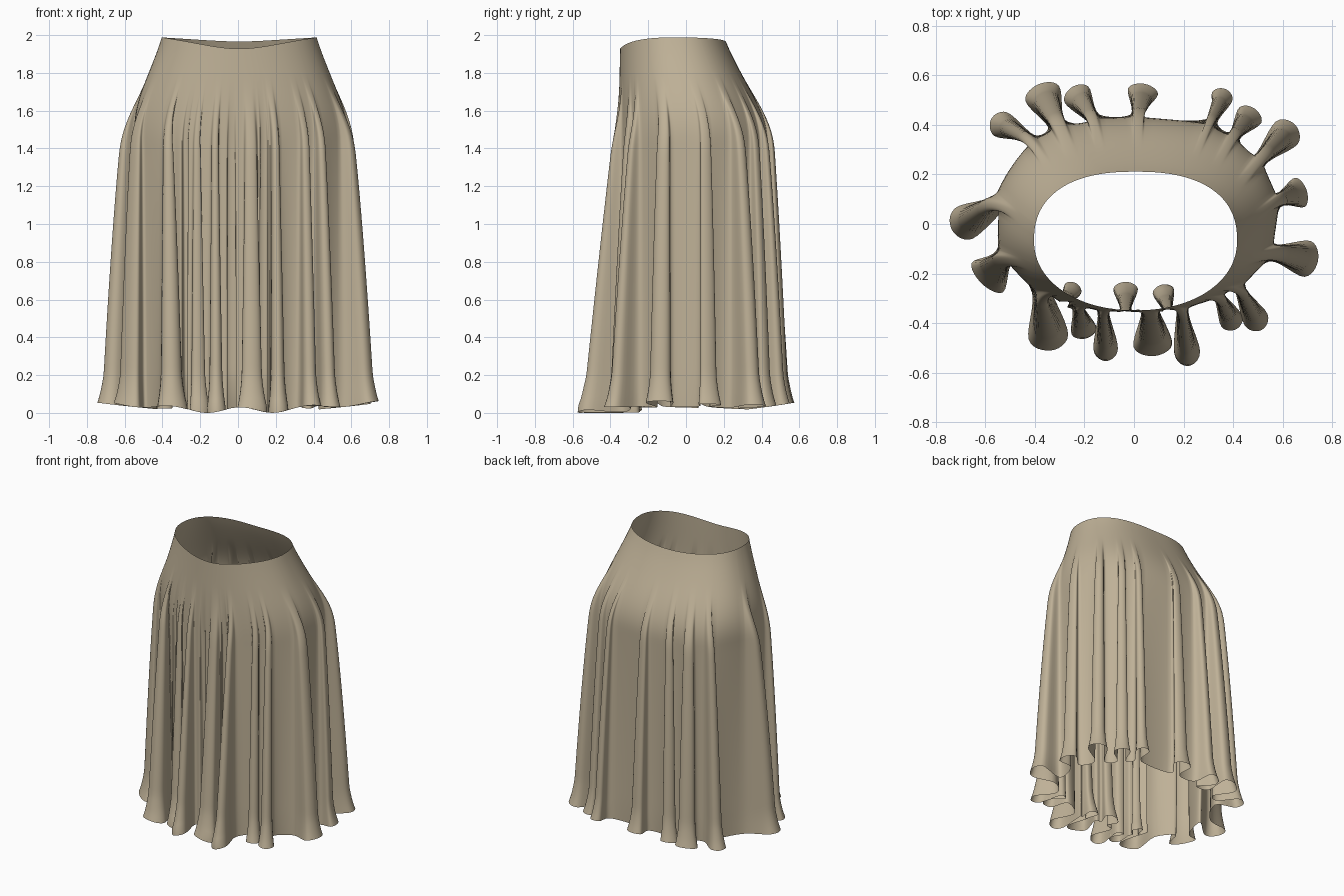
import bpy, math

if "Cube" in bpy.data.objects:
    bpy.data.objects.remove(bpy.data.objects["Cube"])

# Hem folds, counter-clockwise from the right: foot x, y, tip x, y, half width
FOLDS = [
    (.55, -.12, .71, -.15, .055), (.575, .09, .66, .12, .045),
    (.50, .25, .62, .37, .045), (.40, .35, .46, .43, .038),
    (.31, .41, .35, .51, .032), (.01, .43, .03, .53, .045),
    (-.17, .42, -.24, .52, .042), (-.32, .40, -.38, .53, .054),
    (-.42, .33, -.55, .40, .038), (-.53, .09, -.715, -.015, .052),
    (-.53, -.14, -.60, -.22, .062), (-.38, -.28, -.35, -.48, .056),
    (-.29, -.33, -.26, -.28, .026), (-.23, -.35, -.21, -.43, .036),
    (-.13, -.36, -.12, -.52, .034), (-.04, -.35, -.04, -.28, .034),
    (.06, -.36, .07, -.50, .054), (.13, -.35, .115, -.29, .030),
    (.19, -.35, .21, -.54, .036), (.33, -.29, .39, -.40, .034),
    (.42, -.26, .49, -.40, .036),
]
STEPS, ROWS = 6, 56


def smooth(a, b, x):
    t = min(1, max(0, (x - a) / (b - a)))
    return t * t * (3 - 2 * t)


def lobe(fold, flare):
    """Five plan points round one mushroom-shaped fold."""
    bx, by, tx, ty, w = fold
    length = math.hypot(tx - bx, ty - by)
    dx, dy = (tx - bx) / length, (ty - by) / length
    sign = 1 if dx * bx + dy * by > 0 else -1
    px, py = dy * sign, -dx * sign
    out = .04 * flare
    bulge = w * (1 + .45 * flare)
    pts = []
    for side, along in ((.68 * w, 0), (bulge, length * .78 + out * .7), (0, length + out),
                        (-bulge, length * .78 + out * .7), (-.68 * w, 0)):
        pts.append((bx + px * side + dx * along, by + py * side + dy * along))
    return pts


def spline(pts):
    """Closed Catmull-Rom curve."""
    res, n = [], len(pts)
    for i in range(n):
        a, b, c, d = (pts[(i + k) % n] for k in (-1, 0, 1, 2))
        for s in range(STEPS):
            t = s / STEPS
            res.append(tuple(.5 * (2 * q + (r - p) * t + (2 * p - 5 * q + 4 * r - u) * t * t
                                   + (3 * q - p - 3 * r + u) * t ** 3)
                             for p, q, r, u in zip(a, b, c, d)))
    return res


def oval(th, cy, rx, ry, e):
    c, s = math.cos(th), math.sin(th)
    r = (abs(c / rx) ** e + abs(s / ry) ** e) ** (-1 / e)
    return r * c, cy + r * s


# Angle of each control point on the body, always increasing
hang, hem, angles = [], [], []
last = None
for f in FOLDS:
    pts = lobe(f, 0)
    hang += pts
    hem += lobe(f, 1)
    ends = []
    for x, y in (pts[0], pts[4]):
        a = math.atan2(y - .03, x)
        while last is not None and a < last - math.pi:
            a += 2 * math.pi
        if last is not None:
            a = max(a, last + .01)
        last = a
        ends.append(a)
    angles += [ends[0] + (ends[1] - ends[0]) * k / 4 for k in range(5)]
hang, hem = spline(hang), spline(hem)
theta = []
for i, a in enumerate(angles):
    b = angles[i + 1] if i + 1 < len(angles) else angles[0] + 2 * math.pi
    theta += [a + (b - a) * s / STEPS for s in range(STEPS)]

# Skirt cloth: oval waist, rounded hips, hanging folds, flared hem
n = len(theta)
verts, faces = [], []
for r in range(ROWS + 1):
    t = r / ROWS
    for i, th in enumerate(theta):
        s = math.sin(th)
        wx, wy = oval(th, -.075, .41, .28, 2.4 if s > 0 else 2.1)
        hx, hy = oval(th, .03, .575, .395, 2.25)
        top = 2 - (.06 if s < 0 else .022) * s * s
        ex, ey = hem[i]
        low = .005 + .06 * min(1, max(abs(ex) / .75, ey / .57)) ** 1.5
        low += .018 * (1 + math.sin(17 * ex + 1.5)) * max(0, -s)
        z = top + (low - top) * t
        d = min(1, max(0, (top - z) / .55))
        k = .5 * smooth(0, 1, d) + .5 * d * (2 - d)
        bx, by = wx + (hx - wx) * k, wy + (hy - wy) * k
        # folds grow downwards, soonest at the sides and latest in front
        power = .6 + (.12 if s > 0 else .38) * s * s
        f = min(1, max(0, (1.8 - z) / 1.65)) ** power * smooth(1.84, 1.38, z)
        g = min(1, max(0, (.24 - z) / .2)) ** 2
        gx = hang[i][0] + (ex - hang[i][0]) * g
        gy = hang[i][1] + (ey - hang[i][1]) * g
        verts.append((bx + (gx - bx) * f, by + (gy - by) * f, z))
for r in range(ROWS):
    for i in range(n):
        j = (i + 1) % n
        faces.append(((r + 1) * n + i, (r + 1) * n + j, r * n + j, r * n + i))

# Stand it on the ground and centre it
lo = [min(v[a] for v in verts) for a in range(3)]
hi = [max(v[a] for v in verts) for a in range(3)]
off = ((lo[0] + hi[0]) / 2, (lo[1] + hi[1]) / 2, lo[2])
verts = [tuple(v[a] - off[a] for a in range(3)) for v in verts]

mesh = bpy.data.meshes.new("skirt")
mesh.from_pydata(verts, [], faces)
mesh.polygons.foreach_set("use_smooth", [True] * len(faces))
mesh.update()
cloth = bpy.data.materials.new("tan_cloth")
cloth.diffuse_color = (.52, .44, .31, 1)
cloth.use_nodes = True
cloth.node_tree.nodes["Principled BSDF"].inputs["Base Color"].default_value = cloth.diffuse_color
mesh.materials.append(cloth)
bpy.context.collection.objects.link(bpy.data.objects.new("skirt", mesh))
